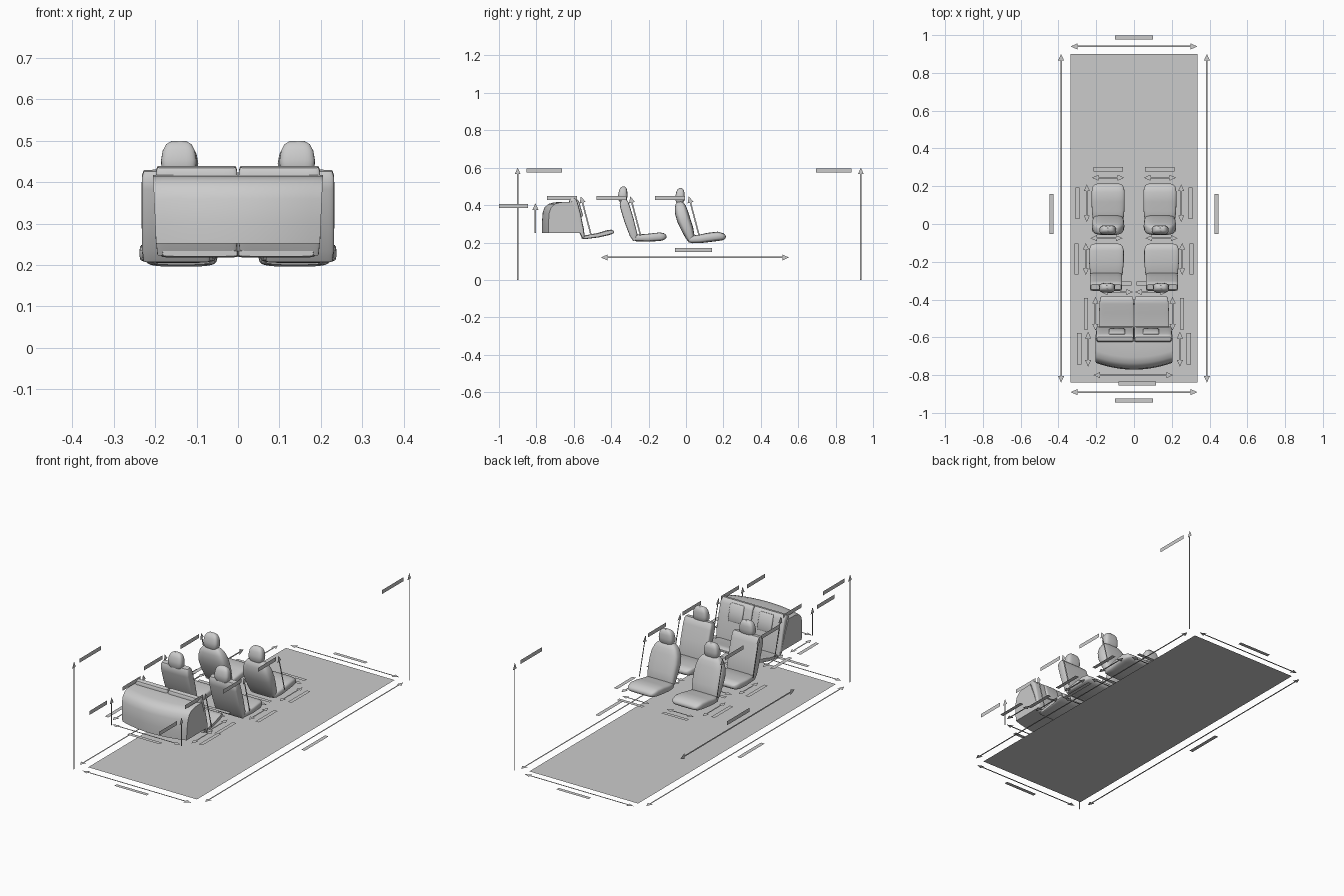
import bpy, bmesh, math
from mathutils import Vector

if "Cube" in bpy.data.objects:
    bpy.data.objects.remove(bpy.data.objects["Cube"])

X, Y, Z = Vector((1, 0, 0)), Vector((0, 1, 0)), Vector((0, 0, 1))


def make(name, verts, faces, smooth=False):
    me = bpy.data.meshes.new(name)
    me.from_pydata([tuple(v) for v in verts], [], faces)
    ob = bpy.data.objects.new(name, me)
    bpy.context.collection.objects.link(ob)
    if smooth:
        bm = bmesh.new()
        bm.from_mesh(me)
        bmesh.ops.recalc_face_normals(bm, faces=bm.faces)
        bm.to_mesh(me)
        bm.free()
        bpy.ops.object.select_all(action='DESELECT')
        ob.select_set(True)
        bpy.context.view_layer.objects.active = ob
        bpy.ops.object.shade_smooth_by_angle(angle=math.radians(40))
    return ob


def skin(rings):
    # closed skin over equal-length rings, capped at both ends
    n, m = len(rings[0]), len(rings)
    verts = [v for r in rings for v in r]
    faces = [(i * n + j, i * n + (j + 1) % n, (i + 1) * n + (j + 1) % n, (i + 1) * n + j)
             for i in range(m - 1) for j in range(n)]
    faces += [tuple(range(n))[::-1], tuple(range((m - 1) * n, m * n))]
    return verts, faces


def pad(name, cx, sections, dy=0, dz=0, power=4, n=28):
    # upholstered pad: rounded cross-sections (y, z, half width, thickness) along a path
    rings = []
    for i, (y, z, hw, t) in enumerate(sections):
        a, b = sections[max(i - 1, 0)], sections[min(i + 1, len(sections) - 1)]
        ty, tz = b[0] - a[0], b[1] - a[1]
        l = math.hypot(ty, tz)
        ny, nz = -tz / l, ty / l
        ring = []
        for k in range(n):
            c, s = math.cos(2 * math.pi * k / n), math.sin(2 * math.pi * k / n)
            u = math.copysign(abs(c) ** (2 / power), c) * hw
            w = math.copysign(abs(s) ** (2 / power), s) * t / 2
            ring.append((cx + u, y + dy + ny * w, z + dz + nz * w))
        rings.append(ring)
    return make(name, *skin(rings), smooth=True)


def dimension(name, a, b, normal, label, along, length, heads=2):
    # flat arrow from a to b plus a blank label strip, all in one plane
    a, b = Vector(a), Vector(b)
    d = (b - a).normalized()
    c = normal.cross(d)
    h, s, w = 0.035, 0.004, 0.016
    a2, b2 = (a + d * h if heads == 2 else a), b - d * h
    verts = [a2 - c * s, b2 - c * s, b2 + c * s, a2 + c * s, b2 - c * w, b, b2 + c * w]
    faces = [(0, 1, 2, 3), (4, 5, 6)]
    if heads == 2:
        verts += [a2 + c * w, a, a2 - c * w]
        faces.append((7, 8, 9))
    k, p = len(verts), Vector(label)
    u, v = along * length / 2, normal.cross(along) * 0.011
    verts += [p - u - v, p + u - v, p + u + v, p - u + v]
    faces.append((k, k + 1, k + 2, k + 3))
    make(name, verts, faces)


# floor plate
make("floor", [(-.335, -.84, 0), (.335, -.84, 0), (.335, .9, 0), (-.335, .9, 0)], [(0, 1, 2, 3)])

front_cushion = [(.012, .214, .072, .025), (.03, .216, .082, .04), (.07, .219, .086, .046),
                 (.12, .227, .088, .05), (.17, .233, .088, .05), (.197, .231, .082, .038),
                 (.208, .229, .073, .024), (.213, .228, .06, .008)]
front_back = [(.03, .205, .074, .03), (.022, .23, .08, .05), (.008, .27, .084, .064),
              (-.012, .32, .086, .072), (-.024, .36, .081, .07), (-.03, .39, .069, .06),
              (-.033, .408, .055, .046), (-.034, .418, .04, .026)]
headrest = [(-.034, .41, .034, .034), (-.033, .425, .042, .048), (-.032, .445, .043, .05),
            (-.03, .468, .039, .044), (-.028, .483, .031, .033), (-.027, .491, .018, .014)]
middle_cushion = [(-.285, .222, .074, .018), (-.265, .224, .086, .036), (-.2, .226, .092, .042),
                  (-.14, .231, .092, .046), (-.118, .232, .086, .036), (-.108, .232, .076, .022),
                  (-.104, .232, .062, .008)]
middle_back = [(-.272, .21, .08, .02), (-.28, .24, .084, .042), (-.305, .32, .085, .052),
               (-.326, .39, .085, .052), (-.332, .415, .084, .046), (-.334, .428, .08, .028)]
rear_cushion = [(-.56, .228, .09, .014), (-.54, .228, .094, .02), (-.47, .239, .093, .024),
                (-.42, .252, .091, .028), (-.397, .257, .088, .024), (-.385, .257, .083, .01)]
rear_back = [(-.548, .225, .095, .014), (-.56, .265, .099, .03), (-.585, .35, .099, .044),
             (-.602, .41, .099, .046), (-.607, .428, .098, .038), (-.609, .437, .095, .022)]
rear_rest = [(-.562, .335, .038, .018), (-.565, .342, .042, .03), (-.577, .38, .043, .032),
             (-.587, .418, .042, .03), (-.59, .427, .038, .018)]

for side, s in (("left", -1), ("right", 1)):
    # front row seat
    pad(f"front_cushion_{side}", s * .137, front_cushion)
    pad(f"front_backrest_{side}", s * .137, front_back, power=3.5)
    pad(f"front_headrest_{side}", s * .139, headrest, power=3.5)
    # middle row seat
    pad(f"middle_cushion_{side}", s * .146, middle_cushion, power=5)
    pad(f"middle_backrest_{side}", s * .148, middle_back, power=8)
    pad(f"middle_headrest_{side}", s * .143, headrest, dy=-.306, dz=.008, power=3.5)
    # one half of the rear bench
    pad(f"rear_cushion_{side}", s * .092, rear_cushion, power=8)
    pad(f"rear_backrest_{side}", s * .1, rear_back, power=8)
    pad(f"rear_headrest_{side}", s * .09, rear_rest, power=6)

# luggage compartment: side profile swept across x, rear face bowed
profile = [(-.77, .252), (-.771, .3), (-.766, .36), (-.756, .388), (-.737, .406), (-.705, .415),
           (-.61, .418), (-.58, .34), (-.555, .252)]
rings = []
for i in range(17):
    t = -1 + i / 8
    rings.append([(t * (.198 + .045 * (z - .252)), y + (.035 * t * t if y < -.7 else 0), z)
                  for y, z in profile])
make("luggage_compartment", *skin(rings), smooth=True)

# overall dimension arrows
dimension("rear_width_arrow", (-.335, -.89, 0), (.335, -.89, 0), Z, (0, -.935, 0), X, .2)
dimension("front_width_arrow", (-.335, .94, 0), (.335, .94, 0), Z, (0, .988, 0), X, .2)
dimension("height_arrow_left", (-.38, -.9, 0), (-.38, -.9, .6), X, (-.38, -.757, .585), Y, .19, 1)
dimension("height_arrow_right", (.4, .935, 0), (.4, .935, .6), X, (.4, .79, .585), Y, .19, 1)
dimension("wheelbase_arrow", (-.35, -.455, .12), (-.35, .55, .12), X, (-.35, .04, .16), Y, .2)
dimension("luggage_width_arrow", (-.215, -.8, .255), (.207, -.8, .255), Z, (.017, -.845, .255), X, .2)

for side, s in (("left", -1), ("right", 1)):
    dimension(f"length_arrow_{side}", (s * .386, -.84, 0), (s * .386, .9, 0), Z,
              (s * .437, .053, 0), Y, .21)
    dimension(f"luggage_height_arrow_{side}", (s * .215, -.805, .252), (s * .215, -.805, .41), X,
              (s * .215, -.923, .395), Y, .155, 1)
    dimension(f"luggage_depth_arrow_{side}", (s * .243, -.755, .255), (s * .243, -.57, .255), Z,
              (s * .29, -.66, .255), Y, .165)
    # per row: side x, cushion y range, width arrow y, its centre x, level, backrest base y
    for row, sx, y0, y1, wy, wx, z, by in (("front", .25, .01, .21, .245, .137, .2, .07),
                                           ("middle", .255, -.27, -.1, -.075, .146, .205, -.243),
                                           ("rear", .204, -.565, -.385, -.36, .091, .235, -.507)):
        dimension(f"{row}_depth_arrow_{side}", (s * sx, y0, z), (s * sx, y1, z), Z,
                  (s * (sx + .05), (y0 + y1) / 2, z), Y, .165)
        dimension(f"{row}_width_arrow_{side}", (s * wx - .085, wy, z), (s * wx + .085, wy, z), Z,
                  (s * wx, wy + .045, z), X, .155)
        dimension(f"{row}_back_arrow_{side}", (s * (sx - .012), by, .238),
                  (s * (sx - .012), by - .055, .447), X,
                  (s * (sx - .012), by - .155, .437), Y, .16, 1)
